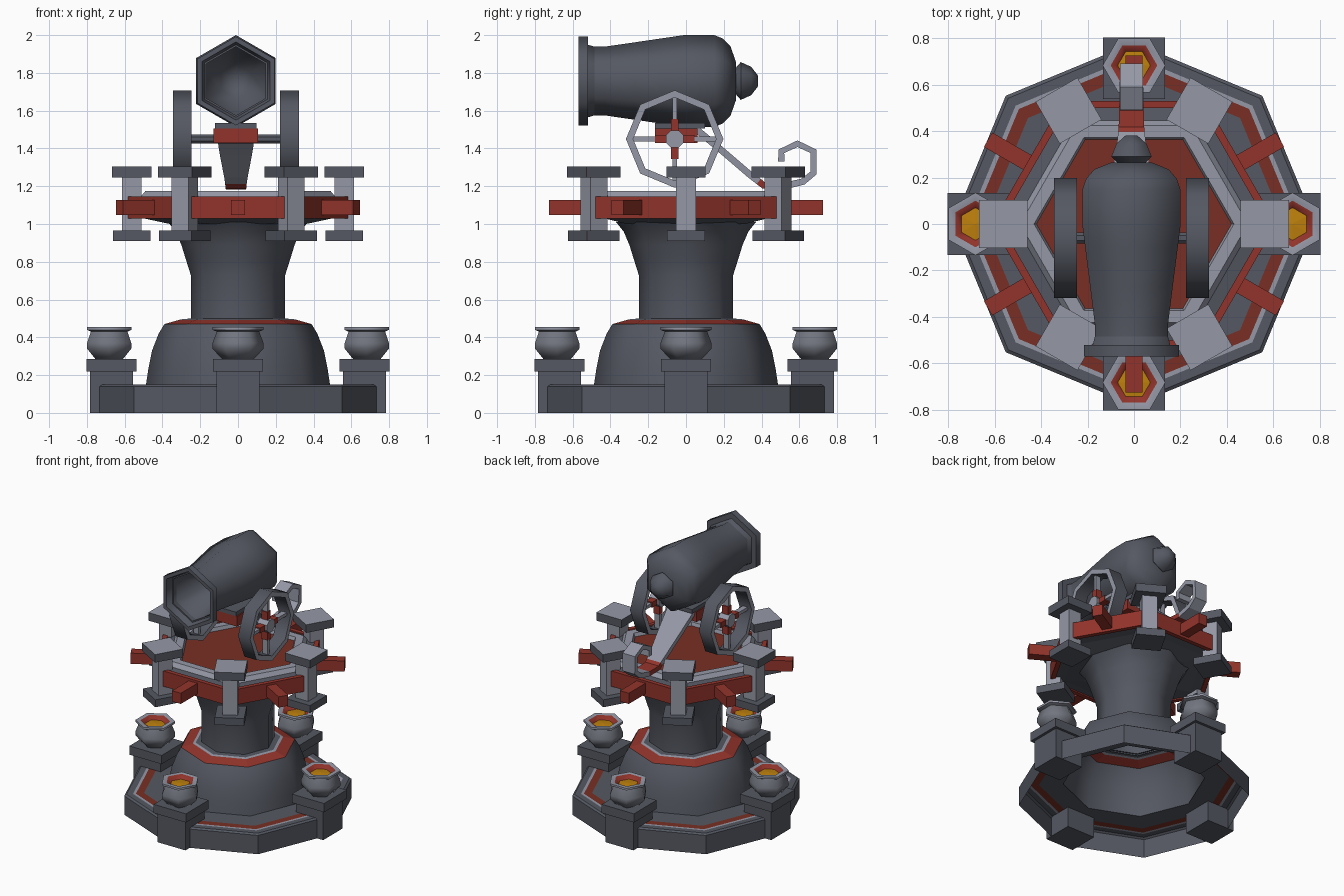
import bpy, bmesh, math
from mathutils import Matrix, Vector

if "Cube" in bpy.data.objects:
    bpy.data.objects.remove(bpy.data.objects["Cube"])

COLS = [("dark_grey", (0.09, 0.098, 0.122)), ("light_grey", (0.30, 0.315, 0.38)),
        ("red", (0.29, 0.034, 0.024)), ("dark_red", (0.19, 0.028, 0.018)),
        ("ember_orange", (0.52, 0.22, 0.004)), ("mid_grey", (0.17, 0.18, 0.215))]
MATS = []
for n, c in COLS:
    m = bpy.data.materials.new(n)
    m.diffuse_color = (*c, 1)
    m.use_nodes = True
    m.node_tree.nodes["Principled BSDF"].inputs["Base Color"].default_value = m.diffuse_color
    MATS.append(m)
DARK, LIGHT, RED, DRED, ORANGE, MID = range(6)
T, R = Matrix.Translation, Matrix.Rotation
rad = math.radians


def finish(name, bm, matrix=None, smooth=0, recalc=True):
    bmesh.ops.remove_doubles(bm, verts=bm.verts, dist=1e-5)
    if recalc:
        bmesh.ops.recalc_face_normals(bm, faces=bm.faces)
    if matrix is not None:
        bm.transform(matrix)
    me = bpy.data.meshes.new(name)
    bm.to_mesh(me)
    bm.free()
    for m in MATS:
        me.materials.append(m)
    ob = bpy.data.objects.new(name, me)
    bpy.context.collection.objects.link(ob)
    if smooth:
        bpy.ops.object.select_all(action='DESELECT')
        ob.select_set(True)
        bpy.context.view_layer.objects.active = ob
        bpy.ops.object.shade_smooth_by_angle(angle=rad(smooth))
    return ob


def lathe(name, prof, n, mats, matrix=None, phase=0, smooth=0, closed=False):
    """Revolve (radius, height) points around z; mats = one index or one per segment."""
    bm = bmesh.new()
    if closed:
        prof = prof + prof[:1]
    rings = []
    for r, z in prof:
        rings.append([bm.verts.new((r * math.cos(rad(phase) + k * math.tau / n),
                                    r * math.sin(rad(phase) + k * math.tau / n), z)) for k in range(n)])
    for i in range(len(prof) - 1):
        for k in range(n):
            j = (k + 1) % n
            f = bm.faces.new((rings[i][k], rings[i][j], rings[i + 1][j], rings[i + 1][k]))
            f.material_index = mats[i] if isinstance(mats, (list, tuple)) else mats
    return finish(name, bm, matrix, smooth)


def box(name, lo, hi, mat, matrix=None, top=None):
    bm = bmesh.new()
    lo, hi = Vector(lo), Vector(hi)
    bmesh.ops.create_cube(bm, size=1, matrix=T((lo + hi) / 2) @ Matrix.Diagonal((*(hi - lo), 1)))
    bm.normal_update()
    for f in bm.faces:
        f.material_index = top if top is not None and f.normal.z > 0.9 else mat
    return finish(name, bm, matrix)


# Octagonal base with inlaid red band
lathe("base", [(0.78, 0), (0.78, 0.14), (0.765, 0.15), (0.72, 0.15), (0.70, 0.15), (0.645, 0.15), (0.48, 0.15)],
      8, [DARK, DARK, DARK, LIGHT, DRED, DARK])
# Dome and its red collar
lathe("dome", [(0.487, 0.15), (0.475, 0.23), (0.455, 0.33), (0.42, 0.42), (0.39, 0.47)], 8, DARK, smooth=50)
lathe("dome_collar", [(0.39, 0.47), (0.31, 0.493), (0.29, 0.497), (0.24, 0.50)], 8, [RED, LIGHT, DARK])
# Flared column
lathe("column", [(0.25, 0.49), (0.25, 0.73), (0.272, 0.80), (0.30, 0.89), (0.33, 0.96), (0.37, 1.01)],
      8, DARK, smooth=50)

# Braziers on pedestals
for a in range(0, 360, 90):
    M = R(rad(a), 4, 'Z') @ T((0.67, 0, 0))
    box("brazier_pedestal", (-0.113, -0.115, 0), (0.113, 0.115, 0.22), DARK, M)
    box("pedestal_cap", (-0.133, -0.133, 0.22), (0.133, 0.133, 0.285), DARK, M)
    B = M @ T((0.012, 0, 0))
    lathe("brazier", [(0.0, 0.286), (0.085, 0.286), (0.135, 0.34), (0.135, 0.37), (0.112, 0.43), (0.135, 0.44),
                      (0.135, 0.455), (0.10, 0.455), (0.07, 0.43)], 6,
          [MID, MID, MID, MID, MID, LIGHT, LIGHT, RED], B, phase=90, smooth=62)
    lathe("brazier_embers", [(0.072, 0.43), (0.0, 0.436)], 6, ORANGE, B, phase=90)

# Hexagonal gun platform: underside, stepped rim and red deck
lathe("platform", [(0.0, 1.0), (0.36, 1.0), (0.50, 1.03), (0.58, 1.04), (0.58, 1.135), (0.515, 1.145),
                   (0.49, 1.175), (0.43, 1.175), (0.42, 1.15), (0.0, 1.15)], 6,
      [DARK, DARK, DARK, DARK, DARK, LIGHT, LIGHT, LIGHT, DRED])
# Red rails between the posts with protruding beam ends
for a in range(30, 390, 60):
    M = R(rad(a), 4, 'Z')
    box("rail", (0.498, -0.275, 1.03), (0.53, 0.275, 1.145), RED, M)
    box("beam_end", (0.515, -0.036, 1.048), (0.725, 0.036, 1.128), RED, M)
# Posts with caps
for a in range(0, 360, 60):
    M = R(rad(a), 4, 'Z') @ T((0.563, 0, 0))
    box("post", (-0.052, -0.052, 0.96), (0.052, 0.052, 1.25), LIGHT, M)
    box("post_cap", (-0.104, -0.104, 1.245), (0.104, 0.104, 1.305), DARK, M, LIGHT)
    box("post_foot", (-0.1, -0.1, 0.91), (0.1, 0.1, 0.965), DARK, M)

# Cannon barrel with bore, axis along y
CX = -0.011
C = T((CX, 0, 1.757)) @ R(rad(-90), 4, 'X')
lathe("cannon_barrel", [(0.0, -0.15), (0.09, -0.17), (0.207, -0.57), (0.235, -0.57), (0.235, -0.52),
                        (0.182, -0.52), (0.182, -0.43), (0.205, -0.27), (0.23, -0.10), (0.243, -0.01),
                        (0.243, 0.15), (0.225, 0.195), (0.185, 0.235), (0.10, 0.265), (0.0, 0.265)],
      6, DARK, C, phase=30, smooth=65)
lathe("cannon_knob", [(0.06, 0.255), (0.10, 0.29), (0.075, 0.345), (0.03, 0.38), (0.0, 0.38)],
      6, DARK, C, phase=30, smooth=65)

# Carriage: axle and cradle
HY, HZ = -0.06, 1.45
AX = T((CX, HY, HZ)) @ R(rad(90), 4, 'Y')
lathe("axle", [(0, -0.3), (0.026, -0.3), (0.026, 0.3), (0, 0.3)], 8, DARK, AX, phase=22.5)
box("cradle_block", (CX - 0.118, -0.165, 1.43), (CX + 0.118, 0.06, 1.505), RED)
box("cradle_plate", (CX - 0.11, -0.165, 1.505), (CX + 0.11, 0.1, 1.535), DARK)
# Wheels with part-red spokes
for s in (-1, 1):
    W = AX @ T((0, 0, s * 0.284))
    lathe("wheel_rim", [(0.22, -0.05), (0.258, -0.05), (0.258, 0.05), (0.22, 0.05)], 8,
          [LIGHT, DARK, LIGHT, DARK], W, smooth=50, closed=True)
    lathe("wheel_hub", [(0, -0.04), (0.05, -0.04), (0.05, 0.04), (0, 0.04)], 8, LIGHT, W, phase=22.5)
    for a in range(0, 360, 90):
        S = W @ R(rad(a), 4, 'Z')
        box("spoke_inner", (0.03, -0.02, -0.025), (0.105, 0.02, 0.025), RED, S)
        box("spoke_outer", (0.10, -0.012, -0.02), (0.23, 0.012, 0.02), LIGHT, S)

# Trail: a tapered band running back and down, curling at the end
path = [(0.05, 1.505, 0.105), (0.20, 1.38, 0.085), (0.34, 1.26, 0.062), (0.385, 1.225, 0.057),
        (0.41, 1.205, 0.055), (0.52, 1.20, 0.052),
        (0.62, 1.225, 0.05), (0.675, 1.27, 0.05), (0.675, 1.385, 0.05), (0.59, 1.425, 0.05),
        (0.505, 1.385, 0.05), (0.505, 1.33, 0.05)]
bm = bmesh.new()
rows = [(bm.verts.new((CX - w, y, z)), bm.verts.new((CX + w, y, z))) for y, z, w in path]
for i in range(len(rows) - 1):
    f = bm.faces.new((rows[i][0], rows[i][1], rows[i + 1][1], rows[i + 1][0]))
    f.material_index = RED if i in (3, 4) else LIGHT
trail = finish("trail", bm, recalc=False)
mod = trail.modifiers.new("thickness", 'SOLIDIFY')
mod.thickness = 0.035
mod.offset = 0
